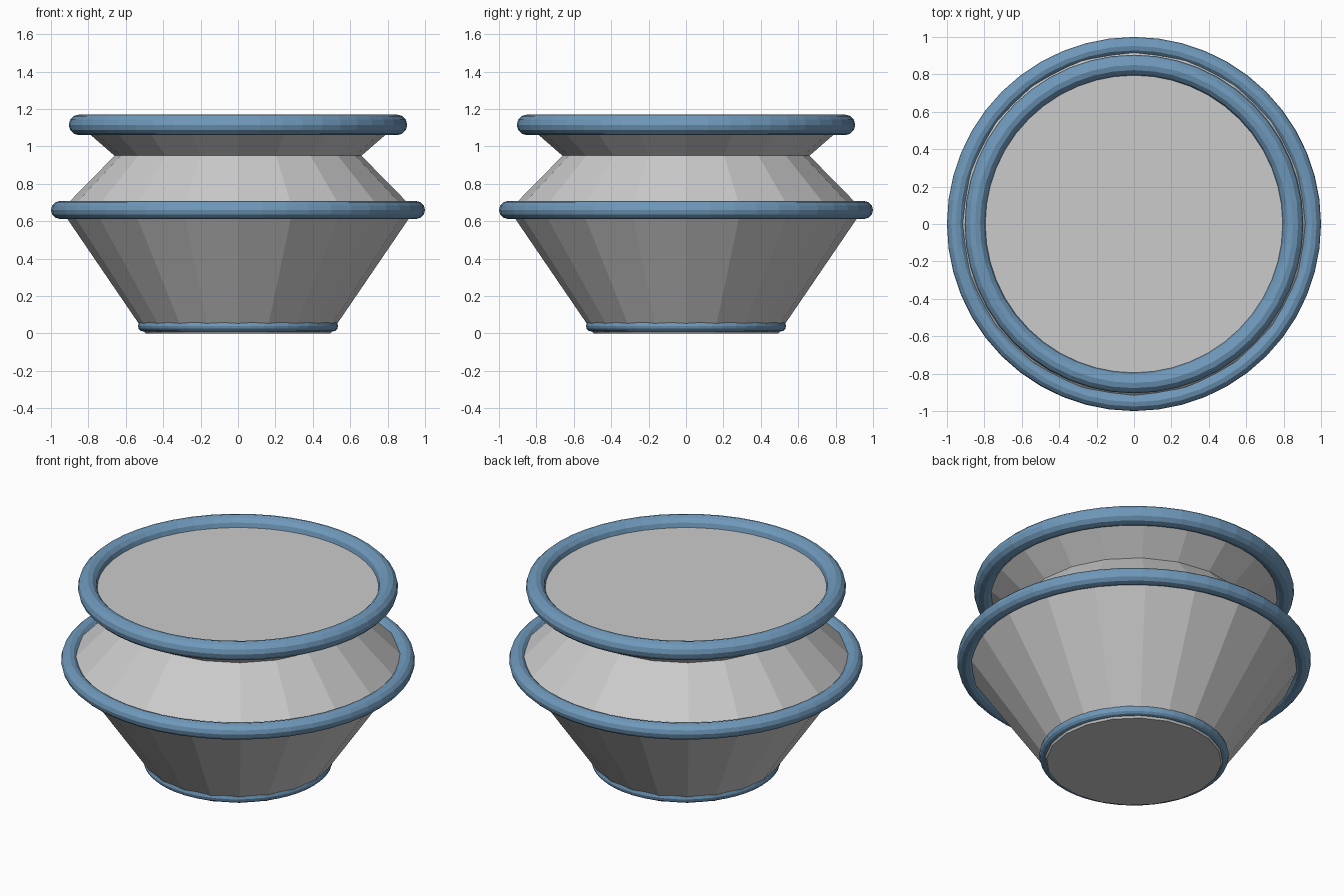
import bpy, bmesh, math

if "Cube" in bpy.data.objects:
    bpy.data.objects.remove(bpy.data.objects["Cube"])

SIDES = 20

blue = bpy.data.materials.new("blue")
blue.diffuse_color = (0.16, 0.32, 0.50, 1)
blue.use_nodes = True
blue.node_tree.nodes["Principled BSDF"].inputs["Base Color"].default_value = blue.diffuse_color


def lathe(name, profile, sides):
    """Closed solid of revolution with flat facets from (radius, z) points."""
    bm = bmesh.new()
    rings = [[bm.verts.new((r * math.cos(2 * math.pi * i / sides),
                            r * math.sin(2 * math.pi * i / sides), z))
              for i in range(sides)] for r, z in profile]
    for a, b in zip(rings, rings[1:]):
        for i in range(sides):
            j = (i + 1) % sides
            bm.faces.new((a[i], a[j], b[j], b[i]))
    bm.faces.new(rings[0][::-1])
    bm.faces.new(rings[-1])
    mesh = bpy.data.meshes.new(name)
    bm.to_mesh(mesh)
    bm.free()
    obj = bpy.data.objects.new(name, mesh)
    bpy.context.collection.objects.link(obj)
    return obj


def band(name, radius, thickness, z):
    """Blue rounded ring around the pot."""
    bpy.ops.mesh.primitive_torus_add(major_radius=radius, minor_radius=thickness,
                                     major_segments=48, minor_segments=12,
                                     location=(0, 0, z))
    obj = bpy.context.object
    obj.name = name
    obj.data.materials.append(blue)


# Faceted pot: base, belly, neck, closed mouth
lathe("pot_body", [(0.495, 0), (0.945, 0.66), (0.66, 0.95), (0.85, 1.115)], SIDES)

# Rings at the foot, belly and rim
band("foot_ring", 0.505, 0.03, 0.04)
band("belly_ring", 0.952, 0.048, 0.66)
band("rim_ring", 0.85, 0.055, 1.115)
